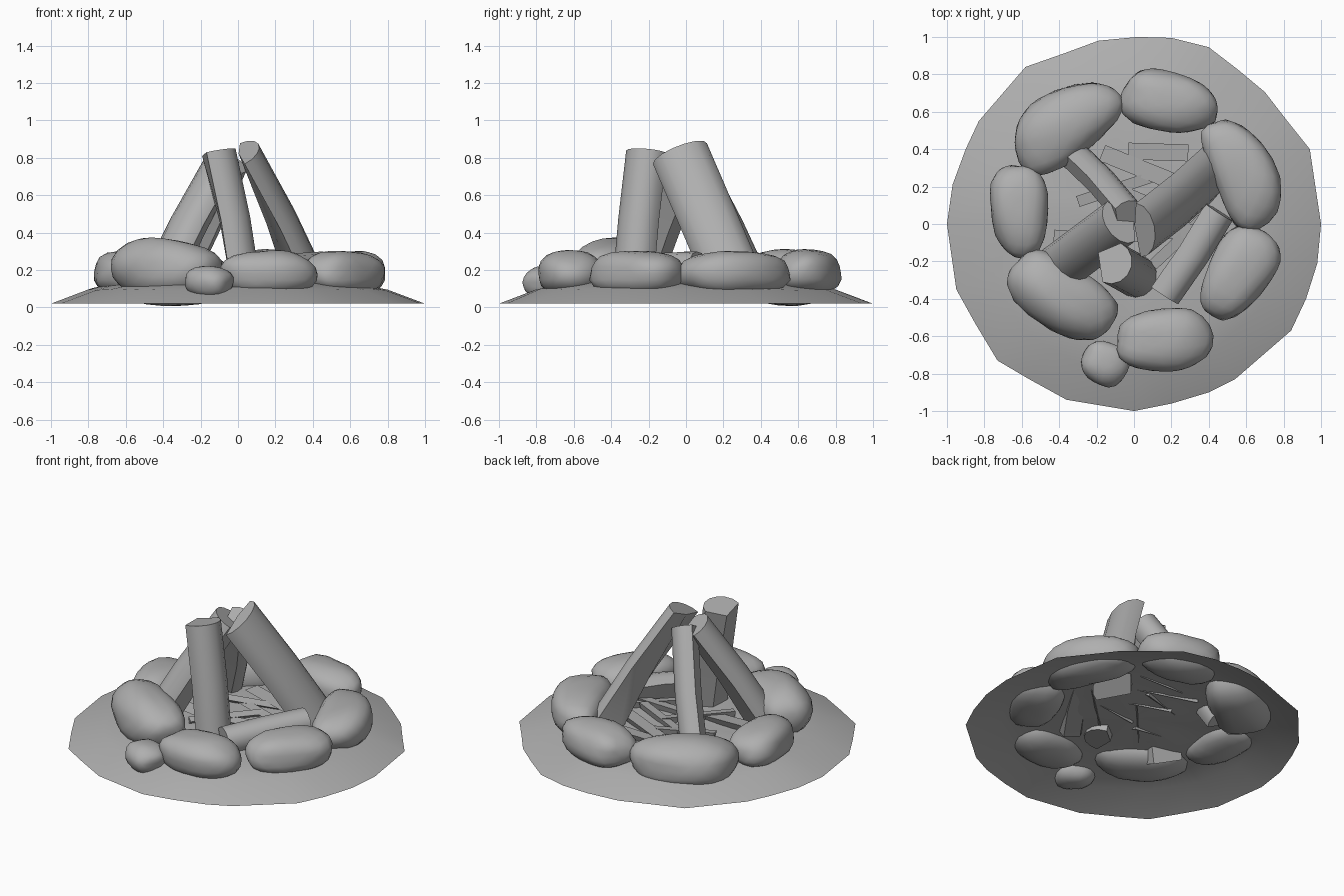
import bpy, bmesh, math
from mathutils import Vector, Matrix, noise

if "Cube" in bpy.data.objects:
    bpy.data.objects.remove(bpy.data.objects["Cube"])

grey = bpy.data.materials.new("dark_grey")
grey.diffuse_color = (.43, .43, .43, 1)
grey.use_nodes = True
grey.node_tree.nodes["Principled BSDF"].inputs["Base Color"].default_value = grey.diffuse_color


def finish(name, bm, angle=40):
    bmesh.ops.recalc_face_normals(bm, faces=bm.faces[:])
    me = bpy.data.meshes.new(name)
    bm.to_mesh(me)
    bm.free()
    ob = bpy.data.objects.new(name, me)
    bpy.context.collection.objects.link(ob)
    me.materials.append(grey)
    for p in me.polygons:
        p.use_smooth = True
    me.set_sharp_from_angle(angle=math.radians(angle))
    return ob


# Ground: open shallow mound with an uneven rim
RIM = [(.02, 1), (.2, .995), (.4, .945), (.55, .83), (.7, .705), (.82, .55), (.94, .4), (1, 0),
       (.98, -.21), (.92, -.4), (.84, -.57), (.54, -.83), (.4, -.9), (.2, -.96), (0, -1),
       (-.36, -.94), (-.56, -.83), (-.73, -.73), (-.85, -.53), (-.95, -.35), (-1, 0),
       (-.97, .21), (-.9, .4), (-.83, .55), (-.58, .84), (-.38, .91), (-.19, .98)]
bm = bmesh.new()
rings = []
for s, z in [(1, .02), (.8, .095), (.62, .13), (.3, .13)]:
    ring = []
    for x, y in RIM:
        r = math.hypot(x, y)
        k = s * (1 + (1 - s) * (1 / r - 1) * 2)
        dz = 0 if s == 1 else .012 * noise.noise(Vector((x * 3, y * 3, s)))
        ring.append(bm.verts.new((x * k, y * k, z + dz)))
    rings.append(ring)
n = len(RIM)
for a, b in zip(rings, rings[1:]):
    for i in range(n):
        bm.faces.new((a[i], a[(i + 1) % n], b[(i + 1) % n], b[i]))
hub = bm.verts.new((0, 0, .13))
for i in range(n):
    bm.faces.new((rings[-1][i], rings[-1][(i + 1) % n], hub))
ground = finish("ground_mound", bm).data
if sum(p.normal.z for p in ground.polygons) < 0:
    ground.flip_normals()


# Stones: rounded boulders, optionally bent and tapered
def stone(name, cx, cy, length, width, angle, z0, z1, bend=0, taper=0, tilt=0):
    bm = bmesh.new()
    bmesh.ops.create_icosphere(bm, subdivisions=3, radius=1)
    rot = Matrix.Rotation(math.radians(angle), 3, 'Z')
    p = 2.5
    for v in bm.verts:
        c = v.co / sum(abs(t) ** p for t in v.co) ** (1 / p)
        c *= 1 + .08 * noise.noise(c * 1.3 + Vector((cx * 9, cy * 9, 0)))
        y = c.y * (1 + taper * c.x) + bend * (c.x * c.x - .4)
        z = c.z + tilt * c.x * max(0, c.z)
        v.co = rot @ Vector((c.x * length / 2, y * width / 2, z * (z1 - z0) / 2))
        v.co += Vector((cx, cy, (z0 + z1) / 2))
    finish(name, bm, 60)


stone("stone_back_left", -.355, .53, .63, .36, 34, .01, .31, -.15, -.15)
stone("stone_back", .19, .65, .52, .32, -12, .06, .31, 0, -.1)
stone("stone_right_back", .57, .27, .62, .33, -66, .06, .305, -.3, .1)
stone("stone_right_front", .555, -.265, .54, .33, 58, .06, .305, 0, .15)
stone("stone_front", .16, -.62, .51, .33, 5, .06, .305, 0, .08)
stone("stone_small", -.155, -.745, .25, .23, -30, .05, .22)
stone("stone_front_left", -.385, -.385, .62, .36, -33, .05, .365, .15, 0, -.12)
stone("stone_left", -.61, .07, .5, .31, 94, .06, .3, 0, .08)


# Split logs: rounded bark side plus a flat or wedge-shaped split side
def log(name, bottom, top, bark, half_width, depth, wedge_low, wedge_high):
    b, t = Vector(bottom), Vector(top)
    axis = (t - b).normalized()
    nrm = Vector(bark)
    nrm = (nrm - axis * nrm.dot(axis)).normalized()
    u = axis.cross(nrm)
    bm = bmesh.new()
    loops = []
    for f in (0, .5, 1):
        prof = [(half_width * math.cos(math.pi * i / 7),
                 depth * math.sin(math.pi * i / 7) - depth * .3) for i in range(8)]
        wedge = wedge_low + (wedge_high - wedge_low) * f
        prof.append((half_width * .15, -depth * .3 - wedge))
        o = b.lerp(t, f) + nrm * (.012 if f == .5 else 0)
        loops.append([bm.verts.new(o + u * x + nrm * y) for x, y in prof])
    m = len(prof)
    for p, q in zip(loops, loops[1:]):
        for i in range(m):
            bm.faces.new((p[i], p[(i + 1) % m], q[(i + 1) % m], q[i]))
    bm.faces.new(loops[0])
    bm.faces.new(loops[-1])
    finish(name, bm, 38)


log("log_back_right", (.42, .275, .11), (.05, -.035, .835), (.85, -.1, .45), .155, .1, .12, .02)
log("log_back_left", (-.34, .40, .08), (-.02, .06, .77), (.6, .6, .2), .09, .1, .06, .06)
log("log_front_left", (-.45, -.27, .11), (-.09, .0, .79), (-.6, -.4, .5), .13, .1, .11, .08)
log("log_front", (.045, -.295, .1), (-.09, -.22, .835), (.85, -.4, .1), .115, .11, .05, .09)
log("log_lying", (.17, -.385, .185), (.46, .06, .22), (.5, -.3, .6), .095, .11, .06, .06)


# Kindling: thin splinters scattered on the mound (start, end, width)
KINDLING = [(-.17, .38, .30, .19, .09), (-.03, .39, .29, .38, .09), (-.43, -.08, -.08, -.11, .10),
            (-.02, -.06, .38, -.03, .07), (.1, -.22, .42, .08, .06), (-.3, .12, .12, .26, .06),
            (-.12, .2, .3, .02, .06), (-.2, -.22, .1, .12, .06)]
for i, (x0, y0, x1, y1, w) in enumerate(KINDLING):
    a, b = Vector((x0, y0, .135 + .012 * (i % 3))), Vector((x1, y1, .16 - .012 * (i % 3)))
    side = (b - a).cross(Vector((0, 0, 1))).normalized() * w / 2
    up = Vector((0, 0, .022))
    bm = bmesh.new()
    loops = [[bm.verts.new(o + side * k + d) for k, d in ((1, up * .6), (-1, up), (-.6, -up))]
             for o in (a, b)]
    p, q = loops
    for j in range(3):
        bm.faces.new((p[j], p[(j + 1) % 3], q[(j + 1) % 3], q[j]))
    bm.faces.new(p)
    bm.faces.new(q)
    finish("kindling_%d" % (i + 1), bm, 20)
